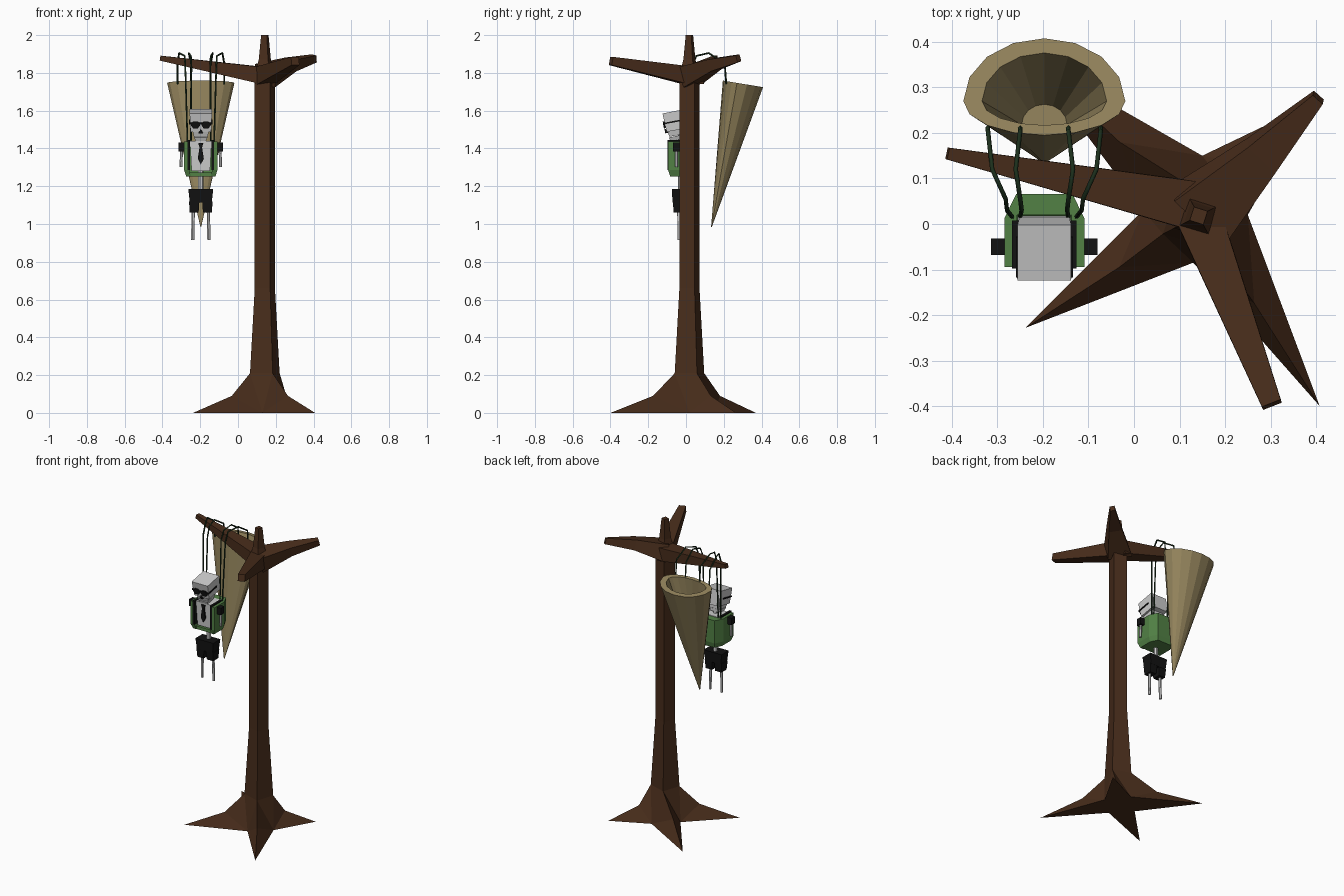
import bpy, bmesh
from math import cos, sin, pi, radians
from mathutils import Vector, Matrix

if "Cube" in bpy.data.objects:
    bpy.data.objects.remove(bpy.data.objects["Cube"])


def material(name, rgb):
    m = bpy.data.materials.new(name)
    m.diffuse_color = (*rgb, 1)
    m.use_nodes = True
    m.node_tree.nodes["Principled BSDF"].inputs["Base Color"].default_value = m.diffuse_color
    return m


BARK = material("bark", (0.065, 0.026, 0.011))
WICKER = material("tan", (0.30, 0.235, 0.11))
GREEN = material("green", (0.085, 0.22, 0.06))
BLACK = material("black", (0.006, 0.006, 0.006))
ROPE = material("rope", (0.012, 0.03, 0.012))


def mesh(name, verts, faces, mat=None):
    bm = bmesh.new()
    vs = [bm.verts.new(v) for v in verts]
    for f in faces:
        bm.faces.new([vs[i] for i in f])
    bmesh.ops.recalc_face_normals(bm, faces=bm.faces)
    me = bpy.data.meshes.new(name)
    bm.to_mesh(me)
    bm.free()
    ob = bpy.data.objects.new(name, me)
    bpy.context.collection.objects.link(ob)
    if mat:
        me.materials.append(mat)
    return ob


def loft(name, rings, mat=None, xf=None):
    """Skin equal-length rings and cap both ends."""
    n = len(rings[0])
    verts = [Vector(p) for r in rings for p in r]
    if xf:
        verts = [xf @ v for v in verts]
    faces = [(k * n + i, k * n + (i + 1) % n, (k + 1) * n + (i + 1) % n, (k + 1) * n + i)
             for k in range(len(rings) - 1) for i in range(n)]
    faces += [tuple(range(n)), tuple(range((len(rings) - 1) * n, len(rings) * n))]
    return mesh(name, verts, faces, mat)


def box(name, c, s, mat=None, xf=None, low=(1, 1)):
    """Box by centre and size; low scales the bottom face."""
    def ring(z, kx, ky):
        return [(c[0] + a * s[0] / 2 * kx, c[1] + b * s[1] / 2 * ky, z)
                for a, b in ((-1, -1), (1, -1), (1, 1), (-1, 1))]
    return loft(name, [ring(c[2] - s[2] / 2, *low), ring(c[2] + s[2] / 2, 1, 1)], mat, xf)


def beam(name, stations, mat=None, sides=4, roll=pi / 4):
    """Tapered bar through (point, half width, half height) stations."""
    d = (Vector(stations[-1][0]) - Vector(stations[0][0])).normalized()
    side = d.cross(Vector((0, 0, 1)))
    side = side.normalized() if side.length > 0.05 else Vector((1, 0, 0))
    up = side.cross(d)
    k = 1 / cos(pi / 4) if sides == 4 and roll else 1
    rings = [[Vector(p) + side * w * k * cos(roll + 2 * pi * i / sides)
              + up * h * k * sin(roll + 2 * pi * i / sides) for i in range(sides)]
             for p, w, h in stations]
    return loft(name, rings, mat)


# Trunk: twisted square column with pointed top
TX, TY = 0.142, 0.018


def square(r, z):
    return [(TX + r * cos(radians(a)), TY + r * sin(radians(a)), z) for a in (-62, 27, 117, 207)]


loft("trunk", [square(.088, .21), square(.06, .66), square(.06, 1.74), square(.056, 1.8),
               square(.036, 1.87), square(.022, 2.0)], BARK)

# Root flare: four ridged roots sharing ground valleys
tips = [(.408, -.40), (.39, .265), (-.235, .37), (-.238, -.228)]
valleys = [(.25, .02), (.15, .15), (.02, .03), (.13, -.085)]
verts = square(.088, .21)
for tx, ty in tips:
    verts.append((TX + .46 * (tx - TX), TY + .46 * (ty - TY), .09))
verts += [(x, y, 0) for x, y in tips] + [(x, y, 0) for x, y in valleys]
faces = [(3, 2, 1, 0), tuple(j for i in range(4) for j in (8 + i, 12 + i))]
for i in range(4):
    n, v = (i + 1) % 4, 12 + i
    faces += [(i, v, n), (i, 4 + i, v), (4 + i, 8 + i, v), (n, v, 4 + n), (4 + n, v, 8 + n)]
mesh("roots", verts, faces, BARK)

# Branches
beam("left_branch", [((TX, TY + .02, 1.785), .055, .045), ((-.41, .155, 1.878), .013, .013)], BARK)
beam("right_branch", [((TX, TY, 1.785), .075, .055), ((.28, .15, 1.845), .042, .032),
                      ((.405, .278, 1.877), .015, .019)], BARK, 4, pi / 2 - pi / 2 + .6)
beam("front_branch", [((TX, TY, 1.785), .05, .048), ((.303, -.397, 1.863), .022, .022)], BARK)

# Hollow cone hung behind the branch, rim flatter at the front
CX, CY = -.197, .27


def rim(rx, back, front, y0=CY, z0=None):
    out = []
    for i in range(16):
        a = 2 * pi * i / 16
        y = y0 + sin(a) * (back if sin(a) > 0 else front)
        out.append((CX + rx * cos(a), y, (1.76 - .163 * (y - .19)) if z0 is None else z0))
    return out


tip = [(CX + .002 * cos(2 * pi * i / 16), .135 + .002 * sin(2 * pi * i / 16), .985)
       for i in range(16)]
loft("hanging_cone", [tip, rim(.178, .138, .075), rim(.137, .106, .053),
                      rim(.05, .045, .03, .218, 1.42)], WICKER)

# Ropes over the branch from cone to vest, mirrored about the figure
for s, side in ((-1, "left"), (1, "right")):
    for nm, xa, xm, xb in (("outer", .124, .085, .07), ("inner", .053, .053, .053)):
        pts = [(xa, .213, 1.74), (xa, .205, 1.85), ((xa + xm) / 2 + .01, .12, 1.905),
               (xm, .055, 1.89), (xm - .003, .03, 1.83), (xb, .015, 1.42)]
        cu = bpy.data.curves.new(f"{side}_{nm}_rope", "CURVE")
        cu.dimensions = "3D"
        cu.bevel_depth = .005
        cu.bevel_resolution = 0
        cu.use_fill_caps = True
        sp = cu.splines.new("POLY")
        sp.points.add(len(pts) - 1)
        for p, (x, y, z) in zip(sp.points, pts):
            p.co = (CX + s * x, y, z, 1)
        cu.materials.append(ROPE)
        bpy.context.collection.objects.link(bpy.data.objects.new(cu.name, cu))

# Head group, nodding forward
H = Matrix.Translation((CX, -.052, 1.54)) @ Matrix.Rotation(radians(11), 4, "X")
box("skull", (0, 0, .008), (.118, .125, .1), None, H, (.93, .95))
box("cheeks", (0, -.012, -.055), (.085, .085, .03), None, H, (.85, .9))
box("jaw", (0, -.016, -.083), (.07, .075, .02), None, H, (.8, .9))
loft("nose_hole", [[(-.012, y, -.048), (.012, y, -.048), (0, y, -.026)] for y in (-.068, -.05)],
     BLACK, H)
box("glasses_bridge", (0, -.064, .004), (.12, .008, .008), BLACK, H)
for s, side in ((-1, "left"), (1, "right")):
    loft(side + "_lens", [[(s * .028 + .025 * cos(pi * i / 3), y, -.003 + .021 * sin(pi * i / 3))
                           for i in range(6)] for y in (-.07, -.058)], BLACK, H)
    box(side + "_glasses_arm", (s * .06, -.02, .004), (.005, .09, .008), BLACK, H)

# Neck, spine, chest and tie
beam("neck", [((CX, -.03, 1.42), .014, .014), ((CX, -.03, 1.5), .014, .014)], None, 6)
beam("spine", [((CX, -.03, 1.15), .014, .014), ((CX, -.03, 1.3), .014, .014)], None, 6)
box("chest", (CX, -.032, 1.36), (.115, .1, .16), None, None, (.85, .9))
loft("tie", [[(CX + x, y, z) for x, z in ((0, 1.315), (.016, 1.345), (.007, 1.405), (.014, 1.43),
                                         (-.014, 1.43), (-.007, 1.405), (-.016, 1.345))]
             for y in (-.09, -.076)], BLACK)

# Green vest wrapping the sides and back
outline = [(-.088, -.095), (-.06, -.095), (-.06, .02), (.06, .02), (.06, -.095), (.088, -.095),
           (.088, .012), (.062, .066), (-.062, .066), (-.088, .012)]
loft("vest", [[(CX + x * k, y * k, z) for x, y in outline]
              for z, k in ((1.252, .88), (1.285, 1), (1.437, 1))], GREEN)
box("vest_hem", (CX, -.03, 1.262), (.13, .1, .02), GREEN)

# Lapels, sleeves, arms, shorts and shins
box("shorts_waist", (CX, -.038, 1.15), (.132, .075, .07), BLACK, None, (.88, .88))
for s, side in ((-1, "left"), (1, "right")):
    x = CX + s * .064
    box(side + "_lapel", (x, -.045, 1.365), (.014, .105, .16), BLACK)
    box(side + "_sleeve", (CX + s * .1, -.05, 1.408), (.034, .036, .046), BLACK)
    beam(side + "_arm", [((CX + s * .105, -.05, 1.302), .008, .008),
                         ((CX + s * .102, -.05, 1.39), .008, .008)], None, 6)
    box(side + "_shorts_leg", (CX + s * .035, -.038, 1.09), (.055, .064, .06), BLACK, None, (.85, .85))
    beam(side + "_shin", [((CX + s * .043, -.036, .915), .009, .009),
                          ((CX + s * .04, -.038, 1.07), .009, .009)], None, 6)
